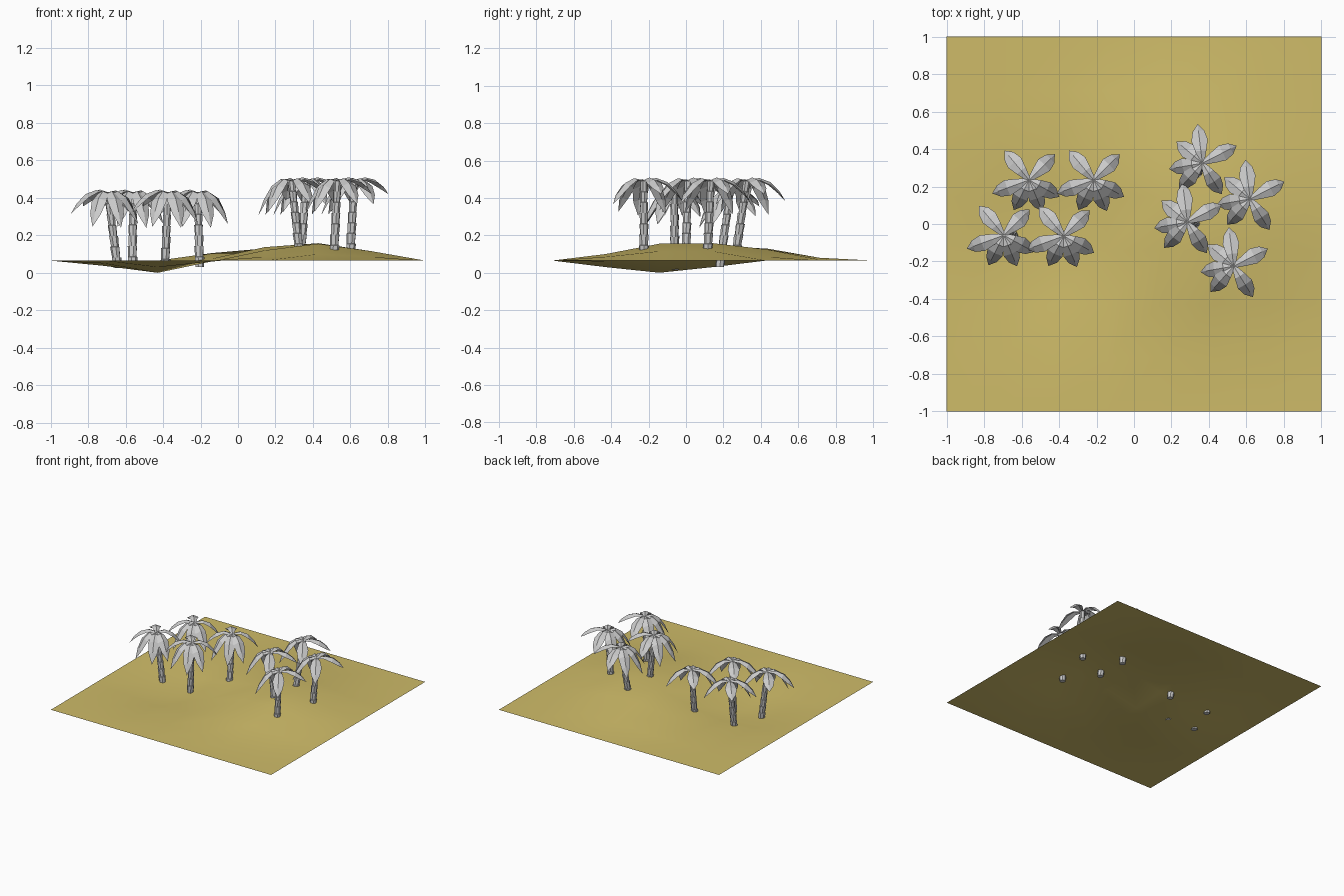
import bpy, bmesh, math
from mathutils import Vector

if "Cube" in bpy.data.objects:
    bpy.data.objects.remove(bpy.data.objects["Cube"])


def material(name, rgb):
    m = bpy.data.materials.new(name)
    m.diffuse_color = (*rgb, 1)
    m.use_nodes = True
    m.node_tree.nodes["Principled BSDF"].inputs["Base Color"].default_value = m.diffuse_color
    return m


SAND = material("sand", (0.62, 0.50, 0.14))
GREY = material("palm grey", (0.60, 0.60, 0.60))


def finish(bm, name, mat):
    me = bpy.data.meshes.new(name)
    bm.to_mesh(me)
    bm.free()
    me.materials.append(mat)
    ob = bpy.data.objects.new(name, me)
    bpy.context.collection.objects.link(ob)
    return ob


# Ground: flat sheet of 7 x 7 cells with a hill on the right and a hollow on the left
LEVEL = 0.065
ROWS = {  # row index -> heights of columns 1 to 6
    2: (0.05, 0.03, 0.06, 0.085, 0.10, 0.085),
    3: (0.037, 0.0, 0.06, 0.12, 0.155, 0.115),
    4: (0.05, 0.03, 0.075, 0.137, 0.158, 0.115),
    5: (0.065, 0.065, 0.105, 0.13, 0.125, 0.085),
    6: (0.065, 0.065, 0.07, 0.08, 0.08, 0.07),
}
bm = bmesh.new()
grid = []
for j in range(8):
    row = []
    for i in range(8):
        z = ROWS[j][i - 1] if j in ROWS and 0 < i < 7 else LEVEL
        row.append(bm.verts.new((-1 + 2 * i / 7, -1 + 2 * j / 7, z)))
    grid.append(row)
for j in range(7):
    for i in range(7):
        f = bm.faces.new((grid[j][i], grid[j][i + 1], grid[j + 1][i + 1], grid[j + 1][i]))
        f.smooth = True
finish(bm, "sand_ground", SAND)


# Trunk: stacked collars that flare upwards
def trunk(name, base, top, sides=7, collars=7):
    bm = bmesh.new()
    base, top = Vector(base), Vector(top)
    rings = []
    for k in range(collars):
        for t, flare in ((k / collars, 0.9), ((k + 0.97) / collars, 1.08)):
            r = (0.026 - 0.007 * t) * flare
            c = base.lerp(top, t)
            rings.append([bm.verts.new((c.x + r * math.cos(a), c.y + r * math.sin(a), c.z))
                          for a in (2 * math.pi * s / sides + 0.4 * k for s in range(sides))])
            if len(rings) > 1:
                lo, hi = rings[-2], rings[-1]
                for s in range(sides):
                    n = (s + 1) % sides
                    bm.faces.new((lo[s], lo[n], hi[n], hi[s]))
    bm.faces.new(rings[0][::-1])
    bm.faces.new(rings[-1])
    finish(bm, name, GREY)


# Crown: drooping leaves with a raised midrib; (angle, reach, drop)
LEAVES = ((45, 0.195, -0.13), (130, 0.205, -0.075), (200, 0.21, -0.115),
          (243, 0.18, -0.185), (293, 0.18, -0.19), (331, 0.185, -0.17))
SECTIONS = ((0.0, 0.010), (0.28, 0.030), (0.55, 0.044), (0.8, 0.032), (1.0, 0.0))


def crown(name, centre, turn):
    bm = bmesh.new()
    centre = Vector(centre)
    for angle, reach, drop in LEAVES:
        a = math.radians(angle + turn)
        out = Vector((math.cos(a), math.sin(a), 0))
        side = Vector((-math.sin(a), math.cos(a), 0))
        prev = None
        for t, w in SECTIONS:
            p = centre + out * reach * (1.2 * t - 0.2 * t * t)
            p.z += 0.10 * t * (1 - t) + drop * t * t
            # the edges sag below the midrib and lean back as the leaf droops
            sag = Vector((0, 0, -0.4 * w)) + out * (drop * t * w * 1.2)
            if w:
                cur = [bm.verts.new(p - side * w + sag), bm.verts.new(p),
                       bm.verts.new(p + side * w + sag)]
            else:
                cur = [bm.verts.new(p)]
            if prev:
                for s in range(2):
                    if w:
                        bm.faces.new((prev[s], cur[s], cur[s + 1], prev[s + 1]))
                    else:
                        bm.faces.new((prev[s], cur[0], prev[s + 1]))
            prev = cur
    finish(bm, name, GREY)


# Two groves: (base, crown centre, turn of the crown)
PALMS = (
    ((-0.564, 0.180, 0.03), (-0.560, 0.235, 0.43), 0),
    ((-0.205, 0.180, 0.03), (-0.215, 0.235, 0.43), 0),
    ((-0.642, -0.06, 0.025), (-0.695, -0.06, 0.43), 0),
    ((-0.390, -0.06, 0.015), (-0.375, -0.064, 0.43), 0),
    ((0.335, 0.265, 0.09), (0.365, 0.325, 0.495), -103),
    ((0.600, 0.115, 0.10), (0.620, 0.134, 0.495), -103),
    ((0.330, 0.000, 0.10), (0.285, 0.010, 0.495), -103),
    ((0.512, -0.225, 0.09), (0.532, -0.225, 0.495), -103),
)
for n, (base, top, turn) in enumerate(PALMS, 1):
    trunk(f"palm_trunk_{n}", base, Vector(top) - Vector((0, 0, 0.003)))
    crown(f"palm_crown_{n}", top, turn)
